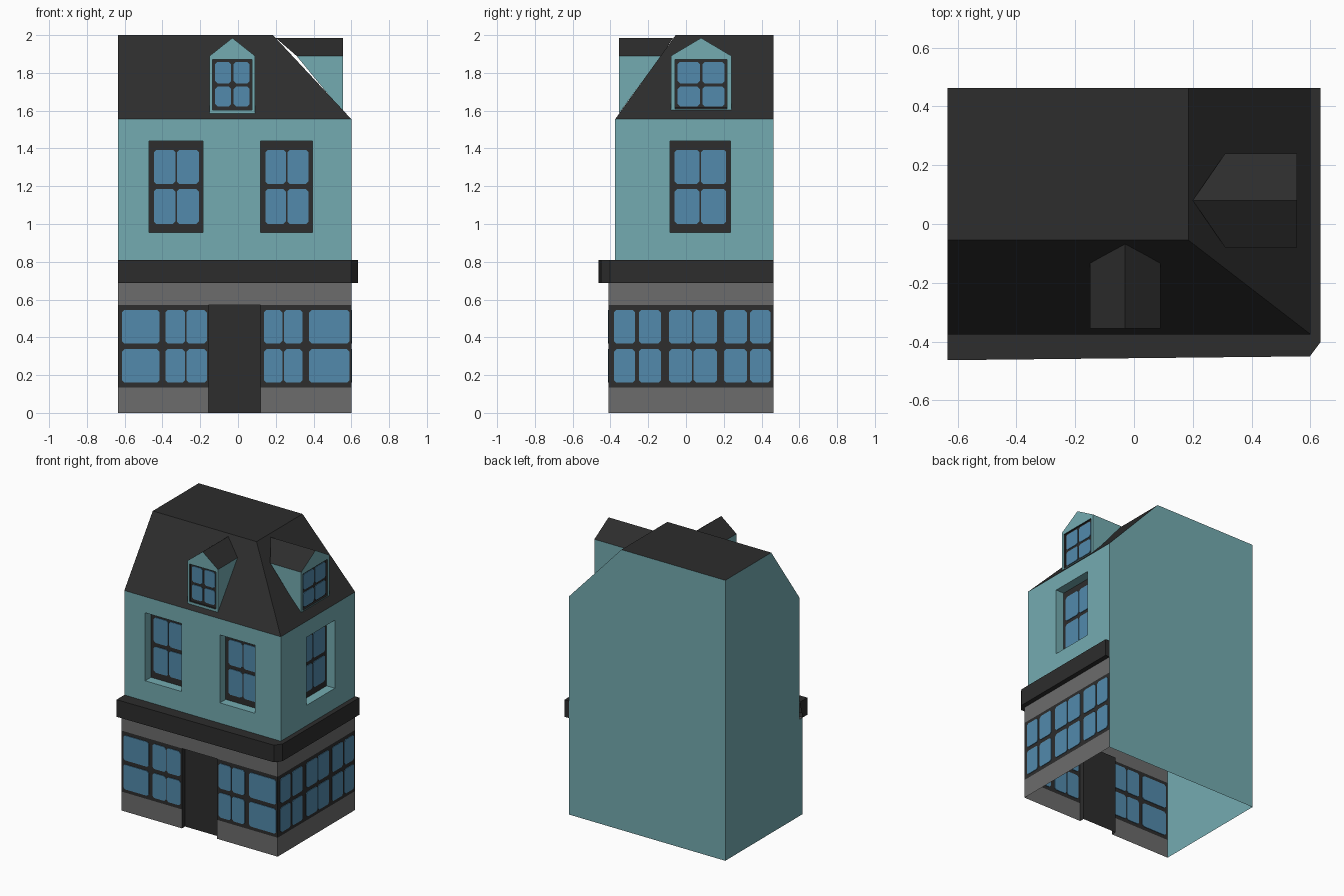
import bpy, bmesh

if "Cube" in bpy.data.objects:
    bpy.data.objects.remove(bpy.data.objects["Cube"])


def material(name, rgb):
    m = bpy.data.materials.new(name)
    m.diffuse_color = (*rgb, 1)
    m.use_nodes = True
    m.node_tree.nodes["Principled BSDF"].inputs["Base Color"].default_value = m.diffuse_color
    return m


TEAL, DARK, GREY, BLUE = range(4)
MATS = [material("teal paint", (0.175, 0.41, 0.44)),
        material("charcoal", (0.026, 0.026, 0.026)),
        material("grey stone", (0.15, 0.15, 0.15)),
        material("blue glass", (0.085, 0.255, 0.415))]


def make(name, faces):
    """Object from (colour, points) faces, welded together."""
    bm = bmesh.new()
    for mat, pts in faces:
        bm.faces.new([bm.verts.new(p) for p in pts]).material_index = mat
    bmesh.ops.remove_doubles(bm, verts=bm.verts, dist=0.0005)
    me = bpy.data.meshes.new(name)
    bm.to_mesh(me)
    bm.free()
    for m in MATS:
        me.materials.append(m)
    ob = bpy.data.objects.new(name, me)
    bpy.context.collection.objects.link(ob)
    return ob


# Wall planes: u runs right, z up, d goes inwards
def front(y0):
    return lambda u, z, d=0: (u, y0 + d, z)


def right(x0):
    return lambda u, z, d=0: (x0 - d, u, z)


def rect(P, u0, u1, z0, z1, d=0):
    return [P(u0, z0, d), P(u1, z0, d), P(u1, z1, d), P(u0, z1, d)]


def panel(P, us, zs, rule):
    """Grid of wall faces; rule gives the colour of a cell or None for a hole."""
    out = []
    for i in range(len(us) - 1):
        for j in range(len(zs) - 1):
            mat = rule(i, j)
            if mat is not None:
                out.append((mat, rect(P, us[i], us[i + 1], zs[j], zs[j + 1])))
    return out


def recess(P, r, depth, mat, sides=range(4)):
    """Reveals round an opening with a dark backing."""
    a, b = rect(P, *r), rect(P, *r, depth)
    return [(mat, [a[i], a[(i + 1) % 4], b[(i + 1) % 4], b[i]]) for i in sides] + [(DARK, b)]


def panes(name, P, cols, rows, depth=0, c=0.013, t=0.004):
    """Thin glass plates with clipped corners."""
    faces = []
    for u0, u1 in cols:
        for z0, z1 in rows:
            o = [(u0 + c, z0), (u1 - c, z0), (u1, z0 + c), (u1, z1 - c),
                 (u1 - c, z1), (u0 + c, z1), (u0, z1 - c), (u0, z0 + c)]
            f = [P(u, z, depth - t) for u, z in o]
            b = [P(u, z, depth + t) for u, z in o]
            faces += [(BLUE, f), (BLUE, b[::-1])]
            faces += [(BLUE, [f[i], b[i], b[(i + 1) % 8], f[(i + 1) % 8]]) for i in range(8)]
    make(name, faces)


L, R, B = -0.634, 0.60, 0.463          # left, right and back walls
YG, YU = -0.41, -0.375                 # ground floor and upper floor fronts
EAVE, TOP, RX, RY = 1.555, 2.0, 0.185, -0.055

# Plain party walls at left and back
make("party_walls", [
    (TEAL, [(L, y, z) for y, z in [(B, 0), (YG, 0), (YG, .69), (YU, .69), (YU, EAVE), (RY, TOP), (B, TOP)]]),
    (TEAL, [(x, B, z) for x, z in [(R, 0), (L, 0), (L, TOP), (RX, TOP), (R, EAVE)]])])

# Mansard roof
make("mansard_roof", [
    (DARK, [(L, YU, EAVE), (R, YU, EAVE), (RX, RY, TOP), (L, RY, TOP)]),
    (DARK, [(R, YU, EAVE), (R, B, EAVE), (RX, B, TOP), (RX, RY, TOP)]),
    (DARK, [(L, RY, TOP), (RX, RY, TOP), (RX, B, TOP), (L, B, TOP)])])

# Shop floor: grey stone with dark window bands and a recessed door
PF, PR = front(YG), right(R)
GZ = [0, 0.135, 0.57, 0.69]
shop = panel(PF, [L, -0.155, 0.12, R], GZ,
             lambda i, j: None if i == 1 and j < 2 else (DARK if j == 1 else GREY))
shop += panel(PR, [YG, B], GZ, lambda i, j: DARK if j == 1 else GREY)
shop += recess(PF, (-0.155, 0.12, 0, 0.57), 0.035, DARK, (1, 2, 3))
make("shop_floor", shop)
ROWS = [(0.16, 0.337), (0.367, 0.545)]
panes("shop_glass_front", PF, [(-0.615, -0.415), (-0.385, -0.28), (-0.273, -0.165),
                               (0.137, 0.235), (0.243, 0.342), (0.377, 0.59)], ROWS)
panes("shop_glass_side", PR, [(-0.382, -0.27), (-0.25, -0.133), (-0.09, 0.033),
                              (0.041, 0.165), (0.2, 0.322), (0.34, 0.447)], ROWS)

# Upper floor with deep-set sash windows
PU = front(YU)
WZ, DEPTH = (0.955, 1.44), 0.065
UZ = [0.69, *WZ, EAVE]
WF = [(-0.47, -0.185), (0.12, 0.395)]
WS = (-0.085, 0.235)
upper = panel(PU, [L, *WF[0], *WF[1], R], UZ, lambda i, j: None if i % 2 and j == 1 else TEAL)
upper += panel(PR, [YU, *WS, B], UZ, lambda i, j: None if i == 1 and j == 1 else TEAL)
for P, w in [(PU, WF[0]), (PU, WF[1]), (PR, WS)]:
    upper += recess(P, (*w, *WZ), DEPTH, TEAL)
make("upper_floor", upper)
for name, P, (a, b) in [("left", PU, WF[0]), ("right", PU, WF[1]), ("side", PR, WS)]:
    m = (a + b) / 2
    panes("sash_glass_" + name, P, [(a + .025, m - .004), (m + .004, b - .022)],
          [(1.0, 1.185), (1.212, 1.393)], DEPTH)

# Cornice: channel profile swept along both street fronts
path_out = [(L, -0.463), (0.598, -0.45), (0.634, -0.402), (0.634, B)]
path_up = [(L, YU), (R, YU), (R, YU), (R, B)]
path_low = [(L, YG), (R, YG), (R, YG), (R, B)]
rings = [[(*u, .81), (*o, .81), (*o, .688), (*g, .688)]
         for u, o, g in zip(path_up, path_out, path_low)]
cornice = [(DARK, rings[0]), (DARK, rings[-1][::-1])]
for a, b in zip(rings, rings[1:]):
    for k in range(3):
        pts = [a[k], a[k + 1], b[k + 1], b[k]]
        cornice.append((DARK, list(dict.fromkeys(pts))))
make("cornice", cornice)


# Gabled dormers
def dormer(name, P, c, hw, foot, eave_d, ridge_d, edge):
    a, b, e, peak = c - hw, c + hw, 1.89, 1.985
    w = (a + edge, b - edge, foot + 0.018, 1.87)
    faces = panel(P, [a, w[0], w[1], b], [foot, w[2], w[3], e],
                  lambda i, j: None if i == j == 1 else TEAL)
    faces += recess(P, w, 0.012, DARK)
    faces += [(TEAL, [P(a, e), P(b, e), P(c, peak)]),
              (TEAL, [P(a, e, eave_d), P(a, foot), P(a, e)]),
              (TEAL, [P(b, foot), P(b, e, eave_d), P(b, e)]),
              (DARK, [P(a, e), P(c, peak), P(c, peak, ridge_d), P(a, e, eave_d)]),
              (DARK, [P(c, peak), P(b, e), P(b, e, eave_d), P(c, peak, ridge_d)])]
    make(name, faces)
    m = (w[0] + w[1]) / 2
    panes(name + "_glass", P, [(w[0] + .014, m - .007), (m + .007, w[1] - .014)],
          [(1.623, 1.727), (1.745, 1.858)], 0.012, 0.012)


dormer("front_dormer", front(-0.355), -0.03, 0.12, 1.585, 0.222, 0.287, 0.015)
dormer("side_dormer", right(0.555), 0.08, 0.16, 1.592, 0.245, 0.355, 0.022)
